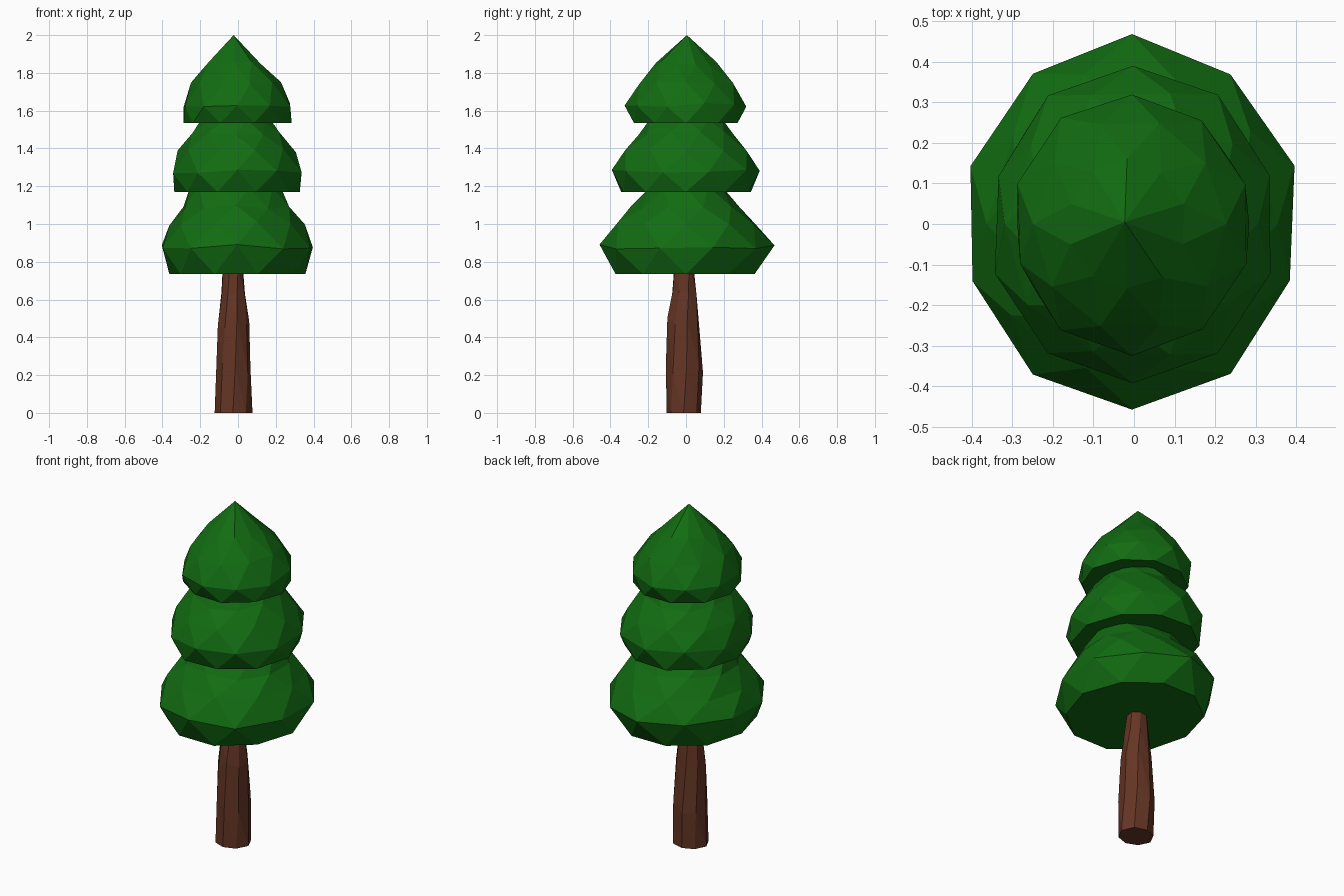
import bpy, bmesh, math, random

if "Cube" in bpy.data.objects:
    bpy.data.objects.remove(bpy.data.objects["Cube"])

random.seed(4)


def material(name, rgb):
    m = bpy.data.materials.new(name)
    m.diffuse_color = (*rgb, 1)
    m.use_nodes = True
    m.node_tree.nodes["Principled BSDF"].inputs["Base Color"].default_value = m.diffuse_color
    return m


green = material("pine green", (0.006, 0.15, 0.006))
brown = material("bark brown", (0.13, 0.036, 0.018))


def faceted(name, rings, sides, mat, tip=None, jitter=0.02, lift=0.012, stagger=True, twist=0.0):
    """Loft of rings (z, rx, ry, cx, cy), roughened and triangulated into flat facets."""
    bm = bmesh.new()
    loops = []
    for k, (z, rx, ry, cx, cy) in enumerate(rings):
        loop = []
        # the ring at index 1 is the widest; others are staggered about it
        shift = 0.5 * ((k + 1) % 2) if stagger else twist * k
        for i in range(sides):
            a = math.pi / 2 + 2 * math.pi * (i + shift) / sides
            r = 1 + random.uniform(-jitter, jitter)
            dz = 0 if k == 0 else random.uniform(-lift, lift)
            loop.append(bm.verts.new((cx + rx * r * math.cos(a), cy + ry * r * math.sin(a), z + dz)))
        loops.append(loop)
    for k in range(len(loops) - 1):
        lo, hi = loops[k], loops[k + 1]
        for i in range(sides):
            j = (i + 1) % sides
            if stagger and k % 2 == 0:      # lower ring leads by half a step
                bm.faces.new((lo[i], hi[j], hi[i]))
                bm.faces.new((lo[i], lo[j], hi[j]))
            else:
                bm.faces.new((lo[i], lo[j], hi[i]))
                bm.faces.new((lo[j], hi[j], hi[i]))
    bm.faces.new(loops[0][::-1])
    if tip:
        t = bm.verts.new(tip)
        for i in range(sides):
            bm.faces.new((loops[-1][i], loops[-1][(i + 1) % sides], t))
    else:
        bm.faces.new(loops[-1])
    bmesh.ops.recalc_face_normals(bm, faces=bm.faces)
    me = bpy.data.meshes.new(name)
    bm.to_mesh(me)
    bm.free()
    me.materials.append(mat)
    ob = bpy.data.objects.new(name, me)
    bpy.context.collection.objects.link(ob)


# Trunk, leaning slightly and tapering upwards
faceted("trunk", [
    (0.00, 0.098, 0.095, -0.027, -0.013),
    (0.23, 0.095, 0.095, -0.026, -0.008),
    (0.48, 0.083, 0.082, -0.026, -0.014),
    (0.64, 0.067, 0.068, -0.026, -0.010),
    (0.78, 0.056, 0.055, -0.027, -0.010),
], 8, brown, jitter=0.07, lift=0.03, stagger=False, twist=0.15)

# Foliage tiers, each tucked under the one above
faceted("lower_foliage", [
    (0.735, 0.36, 0.385, -0.01, 0),
    (0.88, 0.417, 0.46, -0.005, 0),
    (1.00, 0.36, 0.38, -0.01, 0),
    (1.09, 0.29, 0.29, -0.01, 0),
    (1.19, 0.24, 0.20, -0.015, 0),
], 10, green)
faceted("middle_foliage", [
    (1.17, 0.33, 0.355, -0.005, 0),
    (1.28, 0.352, 0.388, -0.003, 0),
    (1.39, 0.31, 0.335, -0.008, 0),
    (1.48, 0.24, 0.25, -0.01, 0),
    (1.55, 0.18, 0.20, -0.01, 0),
], 10, green)
faceted("top_foliage", [
    (1.535, 0.285, 0.285, -0.005, 0),
    (1.63, 0.295, 0.32, -0.005, 0),
    (1.74, 0.235, 0.26, -0.01, 0),
    (1.85, 0.145, 0.16, -0.017, 0),
], 10, green, tip=(-0.023, 0.005, 2.0))
